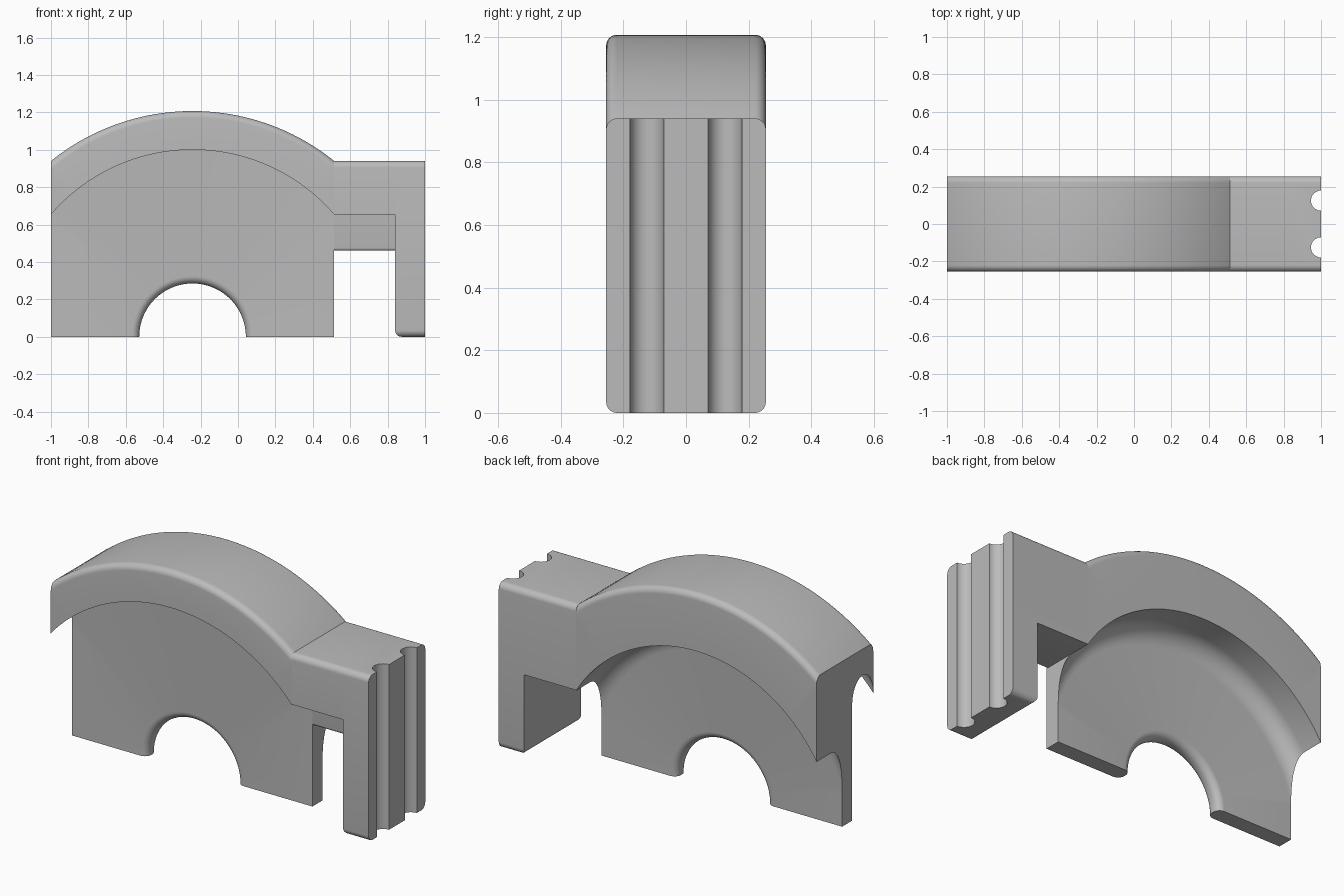
import bpy, bmesh
from math import sin, cos, pi, radians

cube = bpy.data.objects.get("Cube")
if cube:
    bpy.data.objects.remove(cube)

grey = bpy.data.materials.new("plain grey")
grey.use_nodes = True
grey.diffuse_color = (0.5, 0.5, 0.5, 1)
grey.node_tree.nodes["Principled BSDF"].inputs["Base Color"].default_value = (0.5, 0.5, 0.5, 1)

HALF = 0.255                      # half depth
PLATE_FRONT, PLATE_BACK = -0.065, 0.025
CENTRE, SIDE = -0.243, 0.514      # arch axis and where the bridge begins
OUTER, LIP, INNER, HOLE = 1.207, 1.0, 0.884, 0.285
TOP, LIP_Z, UNDER = 0.94, 0.654, 0.46
ROUND, RIM, FILLET = 0.035, 0.04, 0.1
LEG = 0.84


def arc(cy, cz, r, start, end, n=8):
    angles = [radians(start + (end - start) * i / n) for i in range(n + 1)]
    return [(cy + r * cos(a), cz + r * sin(a)) for a in angles]


def top_and_groove(top, lip):
    """Rounded top edges, then the half-round groove under the front lip."""
    r = (PLATE_FRONT + HALF) / 2
    return (arc(HALF - ROUND, top - ROUND, ROUND, 0, 90)
            + arc(ROUND - HALF, top - ROUND, ROUND, 90, 180)
            + arc(r - HALF, lip, r, 180, 0, 16))


def loop(bm, points, x=0.0, radial=False):
    vs = [bm.verts.new((CENTRE + b, a, 0) if radial else (x, a, b)) for a, b in points]
    return vs, [bm.edges.new((vs[i - 1], v)) for i, v in enumerate(vs)]


def cap(bm):
    bmesh.ops.edgeloop_fill(bm, edges=[e for e in bm.edges if e.is_boundary])


def finish(bm, name):
    bmesh.ops.recalc_face_normals(bm, faces=bm.faces)
    mesh = bpy.data.meshes.new(name)
    bm.to_mesh(mesh)
    bm.free()
    mesh.materials.append(grey)
    obj = bpy.data.objects.new(name, mesh)
    bpy.context.collection.objects.link(obj)
    return obj


def smooth(obj):
    bpy.ops.object.select_all(action='DESELECT')
    obj.select_set(True)
    bpy.context.view_layer.objects.active = obj
    bpy.ops.object.shade_smooth_by_angle(angle=radians(30))


# Arch: plate, rim and band in one section, spun half a turn and trimmed at the sides
section = (arc(PLATE_BACK - RIM, HOLE + RIM, RIM, -90, 0)
           + arc(PLATE_BACK + FILLET, INNER - FILLET, FILLET, 180, 90)
           + [(HALF, INNER)]
           + top_and_groove(OUTER, LIP)
           + arc(PLATE_FRONT + RIM, HOLE + RIM, RIM, 180, 270))
bm = bmesh.new()
verts, edges = loop(bm, section, radial=True)
bmesh.ops.spin(bm, geom=verts + edges, cent=(CENTRE, 0, 0), axis=(0, -1, 0),
               angle=pi, steps=96)
cap(bm)
for x, direction in ((-1, -1), (SIDE, 1)):
    bmesh.ops.bisect_plane(bm, geom=bm.verts[:] + bm.edges[:] + bm.faces[:],
                           plane_co=(x, 0, 0), plane_no=(direction, 0, 0),
                           clear_outer=True)
    cap(bm)
smooth(finish(bm, "arch_and_plate"))

# Bridge: straight continuation of the band
section = (arc(PLATE_FRONT + 0.015, UNDER + 0.015, 0.015, 180, 270, 4)
           + [(HALF, UNDER)] + top_and_groove(TOP, LIP_Z))
bm = bmesh.new()
verts, edges = loop(bm, section, SIDE)
made = bmesh.ops.extrude_edge_only(bm, edges=edges)
moved = [g for g in made["geom"] if isinstance(g, bmesh.types.BMVert)]
bmesh.ops.translate(bm, verts=moved, vec=(LEG - SIDE, 0, 0))
cap(bm)
smooth(finish(bm, "bridge"))

# Leg: block with rounded lengthwise edges and a rounded inner foot edge
bm = bmesh.new()
bmesh.ops.create_cube(bm, size=1)
bmesh.ops.scale(bm, vec=(1 - LEG, HALF * 2, TOP), verts=bm.verts)
bmesh.ops.translate(bm, vec=((1 + LEG) / 2, 0, TOP / 2), verts=bm.verts)


def is_rounded(edge):
    a, b = (v.co for v in edge.verts)
    lengthwise = abs(a.x - b.x) > 0.1
    foot = max(a.z, b.z) < 0.01 and max(a.x, b.x) < LEG + 0.01
    return lengthwise or foot


bmesh.ops.bevel(bm, geom=[e for e in bm.edges if is_rounded(e)], offset=ROUND,
                segments=8, profile=0.5, affect='EDGES')
leg = finish(bm, "grooved_leg")

# Two round channels down the outer face of the leg
for y in (-0.125, 0.125):
    bm = bmesh.new()
    bmesh.ops.create_cone(bm, cap_ends=True, segments=32, radius1=0.054,
                          radius2=0.054, depth=2)
    bmesh.ops.translate(bm, vec=(1, y, 0.5), verts=bm.verts)
    cutter = finish(bm, "channel_cutter")
    cut = leg.modifiers.new("channel", 'BOOLEAN')
    cut.operation, cut.solver, cut.object = 'DIFFERENCE', 'EXACT', cutter
    bpy.context.view_layer.objects.active = leg
    bpy.ops.object.modifier_apply(modifier=cut.name)
    bpy.data.objects.remove(cutter)
smooth(leg)
